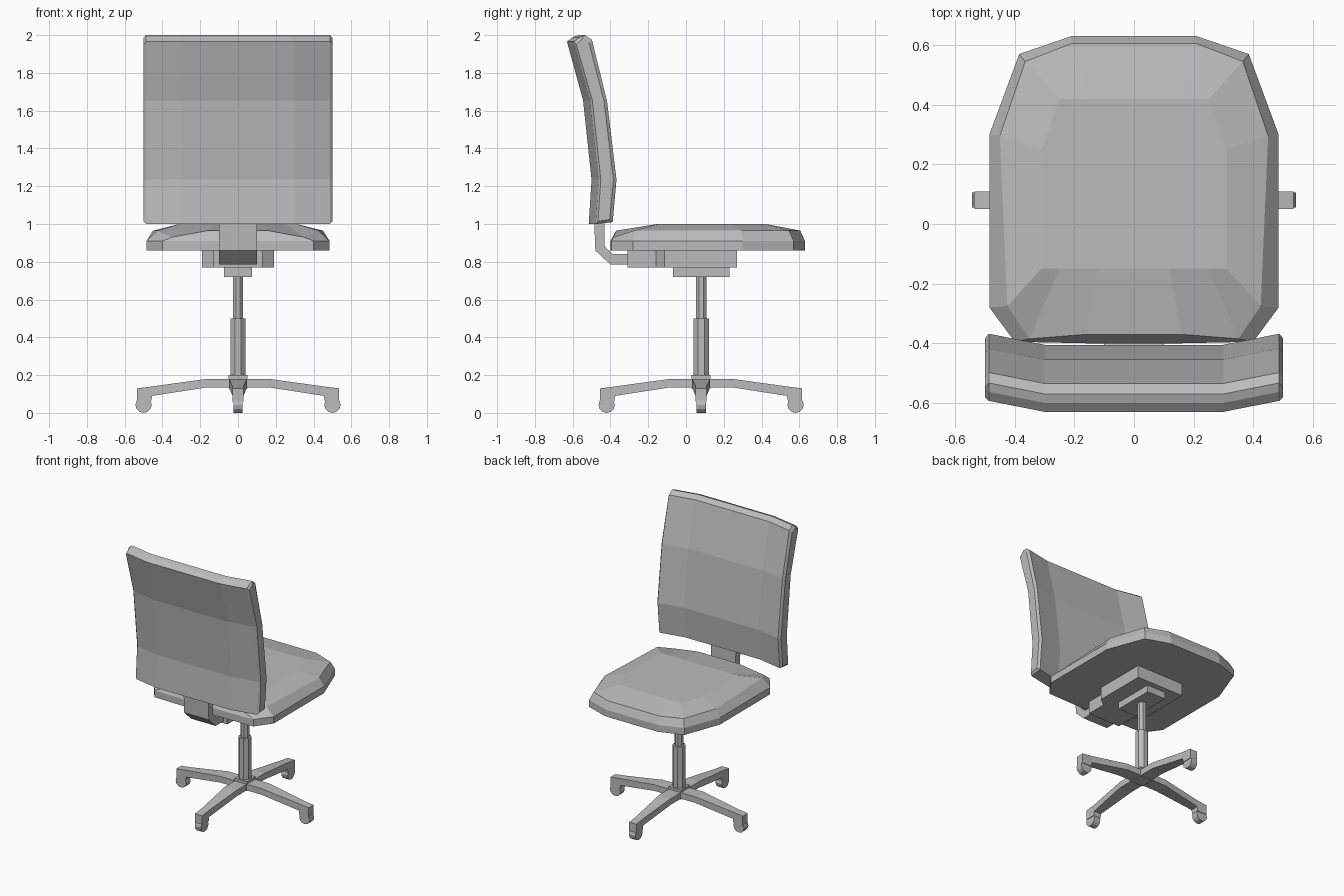
import bpy, bmesh, math
from mathutils import Matrix, Vector

cube = bpy.data.objects.get("Cube")
if cube:
    bpy.data.objects.remove(cube)

grey = bpy.data.materials.new("plain grey")
grey.use_nodes = True
colour = (0.5, 0.5, 0.5, 1)
grey.diffuse_color = colour
grey.node_tree.nodes["Principled BSDF"].inputs["Base Color"].default_value = colour

AXIS = Vector((0, 0.08, 0))  # centre of the column and base


def finish(name, bm, matrix=None):
    if matrix:
        bm.transform(matrix)
    bmesh.ops.recalc_face_normals(bm, faces=bm.faces)
    mesh = bpy.data.meshes.new(name)
    bm.to_mesh(mesh)
    bm.free()
    mesh.materials.append(grey)
    obj = bpy.data.objects.new(name, mesh)
    bpy.context.collection.objects.link(obj)
    return obj


def loft(name, rings, matrix=None):
    """Skin closed rings of points and cap both ends."""
    bm = bmesh.new()
    loops = [[bm.verts.new(p) for p in ring] for ring in rings]
    for a, b in zip(loops, loops[1:]):
        n = len(a)
        for i in range(n):
            j = (i + 1) % n
            bm.faces.new((a[i], a[j], b[j], b[i]))
    bm.faces.new(loops[0])
    bm.faces.new(loops[-1])
    return finish(name, bm, matrix)


def mirrored(half):
    return half + [(-x, y, z) for x, y, z in reversed(half)]


def cylinder(name, radius, depth, sides, matrix):
    bm = bmesh.new()
    bmesh.ops.create_cone(bm, cap_ends=True, segments=sides,
                          radius1=radius, radius2=radius, depth=depth)
    return finish(name, bm, matrix)


def slab(name, half_outline, low, high):
    return loft(name, [mirrored([(x, y, z) for x, y in half_outline]) for z in (low, high)])


# Seat cushion: outline, bevel and crowned top
outline = [(.21, .63), (.385, .57), (.485, .30), (.485, -.28), (.40, -.395), (.16, -.40)]
rim = [(.21, .605, .965), (.365, .545, .965), (.45, .295, .965),
       (.425, -.275, .965), (.35, -.385, .93), (.16, -.37, .965)]
crown = [(.15, .42), (.25, .42), (.31, .25), (.31, -.15), (.25, -.15), (.12, -.15)]
loft("seat", [mirrored([(x, y, .86) for x, y in outline]),
              mirrored([(x, y, .91) for x, y in outline]),
              mirrored(rim),
              mirrored([(x, y, 1.0) for x, y in crown])])

# Backrest: bent side profile, with the wings curving forward
profile = [(-.515, 1.0), (-.50, 1.235), (-.545, 1.655), (-.63, 1.965), (-.60, 1.99),
           (-.57, 2.0), (-.535, 1.975), (-.455, 1.65), (-.405, 1.235), (-.425, 1.01)]


def back_ring(x, forward, inset):
    ring = []
    for i, (y, z) in enumerate(profile):
        rear = i < 5
        z_in = inset if z < 1.1 else -inset if z > 1.9 else 0
        ring.append((x, y + forward + (inset if rear else -inset), z + z_in))
    return ring


loft("backrest", [back_ring(x, f, i) for x, f, i in
                  ((-.5, .035, .014), (-.487, .037, 0), (-.3, 0, 0),
                   (.3, 0, 0), (.487, .037, 0), (.5, .035, .014))])

# Bent spine joining the mechanism to the backrest
spine = [(-.49, 1.12), (-.48, .86), (-.40, .785), (-.30, .785),
         (-.30, .84), (-.385, .84), (-.43, .88), (-.435, 1.12)]
loft("back_spine", [[(x, y, z) for y, z in spine] for x in (-.1, .1)])

# Mechanism under the seat
slab("seat_mechanism", [(.19, .27), (.19, -.115), (.13, -.16), (.13, -.31)], .77, .865)
slab("mounting_plate", [(.075, .23), (.075, -.07)], .72, .775)

# Gas column
for name, radius, low, high in (("upper_column", .03, .49, .73),
                                ("lower_column", .044, .17, .50)):
    cylinder(name, radius, high - low, 8,
             Matrix.Translation(AXIS + Vector((0, 0, (low + high) / 2))) @
             Matrix.Rotation(math.pi / 8, 4, 'Z'))
slab("base_hub", [(.05, .13), (.05, .03)], .13, .2)

# Four arms with casters; stations are distance, half width, bottom, top
stations = [(0, .048, .135, .18), (.165, .048, .135, .18), (.455, .029, .09, .14),
            (.46, .029, .06, .139), (.535, .029, .06, .13)]
for k, side in enumerate(("left", "front", "right", "back")):
    turn = Matrix.Translation(AXIS) @ Matrix.Rotation(-k * math.pi / 2, 4, 'Z')
    loft(side + "_base_arm",
         [[(r, -w, lo), (r, w, lo), (r, w, hi), (r, -w, hi)] for r, w, lo, hi in stations], turn)
    cylinder(side + "_caster", .043, .05, 12,
             turn @ Matrix.Translation((.5, 0, .043)) @ Matrix.Rotation(math.pi / 2, 4, 'X'))
